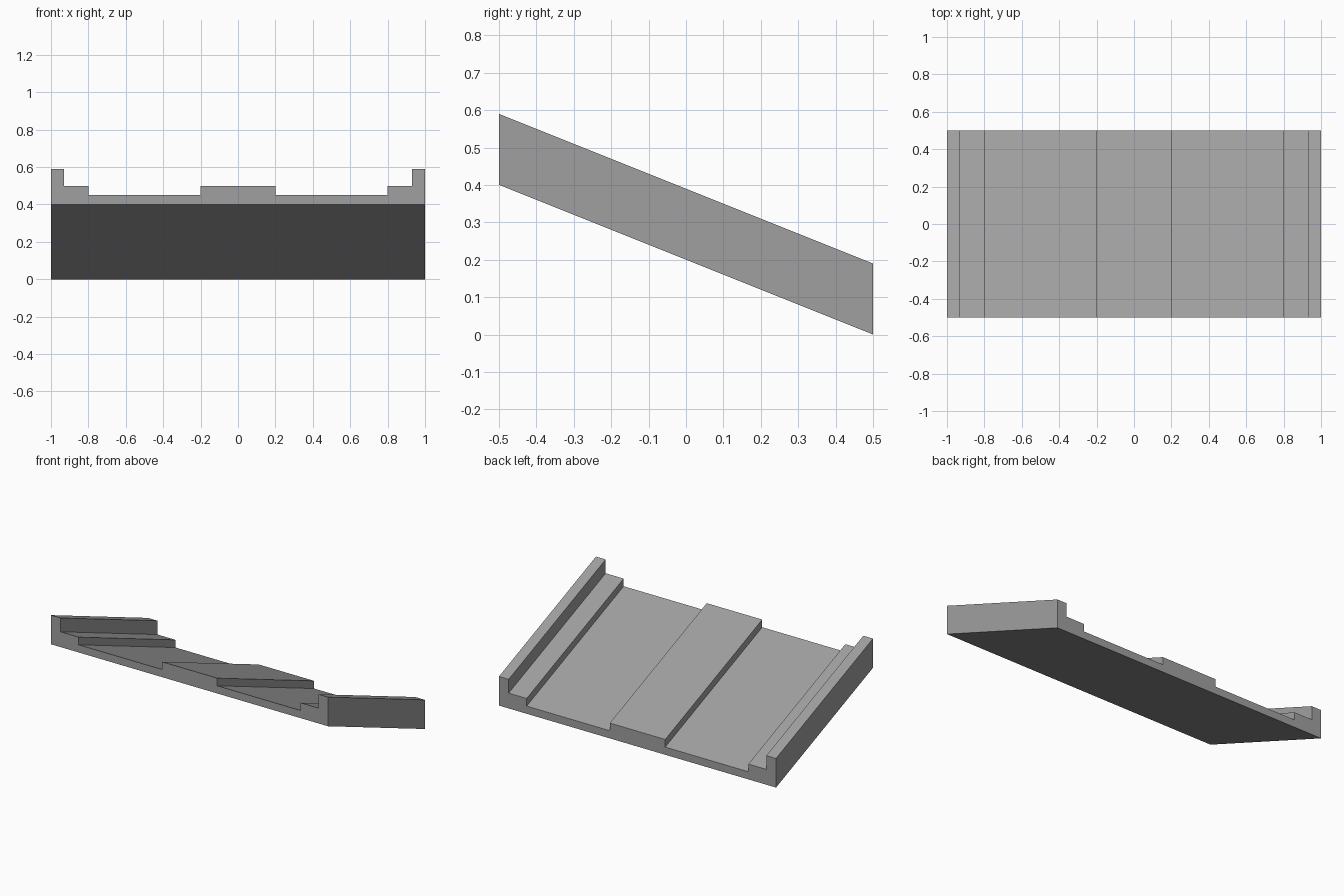
import bpy
import bmesh

cube = bpy.data.objects.get("Cube")
if cube:
    bpy.data.objects.remove(cube, do_unlink=True)

grey = bpy.data.materials.new("plain_grey")
grey.use_nodes = True
colour = (0.35, 0.35, 0.35, 1)
grey.diffuse_color = colour
grey.node_tree.nodes["Principled BSDF"].inputs["Base Color"].default_value = colour

HALF_LENGTH = 0.5
DROP = 0.4  # fall from front edge to back edge

# Right half of the stepped cross-section: raised middle, lane, kerb, side wall
half = [(0.2, 0.10), (0.2, 0.05), (0.8, 0.05), (0.8, 0.10),
        (0.93, 0.10), (0.93, 0.19), (1, 0.19), (1, 0)]
profile = half + [(-x, z) for x, z in reversed(half)]

# Sweep the cross-section down the slope
bm = bmesh.new()
front = bm.faces.new([bm.verts.new((x, -HALF_LENGTH, z + DROP)) for x, z in profile])
swept = bmesh.ops.extrude_face_region(bm, geom=[front], use_keep_orig=True)
moved = [v for v in swept["geom"] if isinstance(v, bmesh.types.BMVert)]
bmesh.ops.translate(bm, verts=moved, vec=(0, 2 * HALF_LENGTH, -DROP))
bmesh.ops.recalc_face_normals(bm, faces=bm.faces)

mesh = bpy.data.meshes.new("sloped_deck")
bm.to_mesh(mesh)
bm.free()
mesh.materials.append(grey)
deck = bpy.data.objects.new("sloped_deck", mesh)
bpy.context.collection.objects.link(deck)
